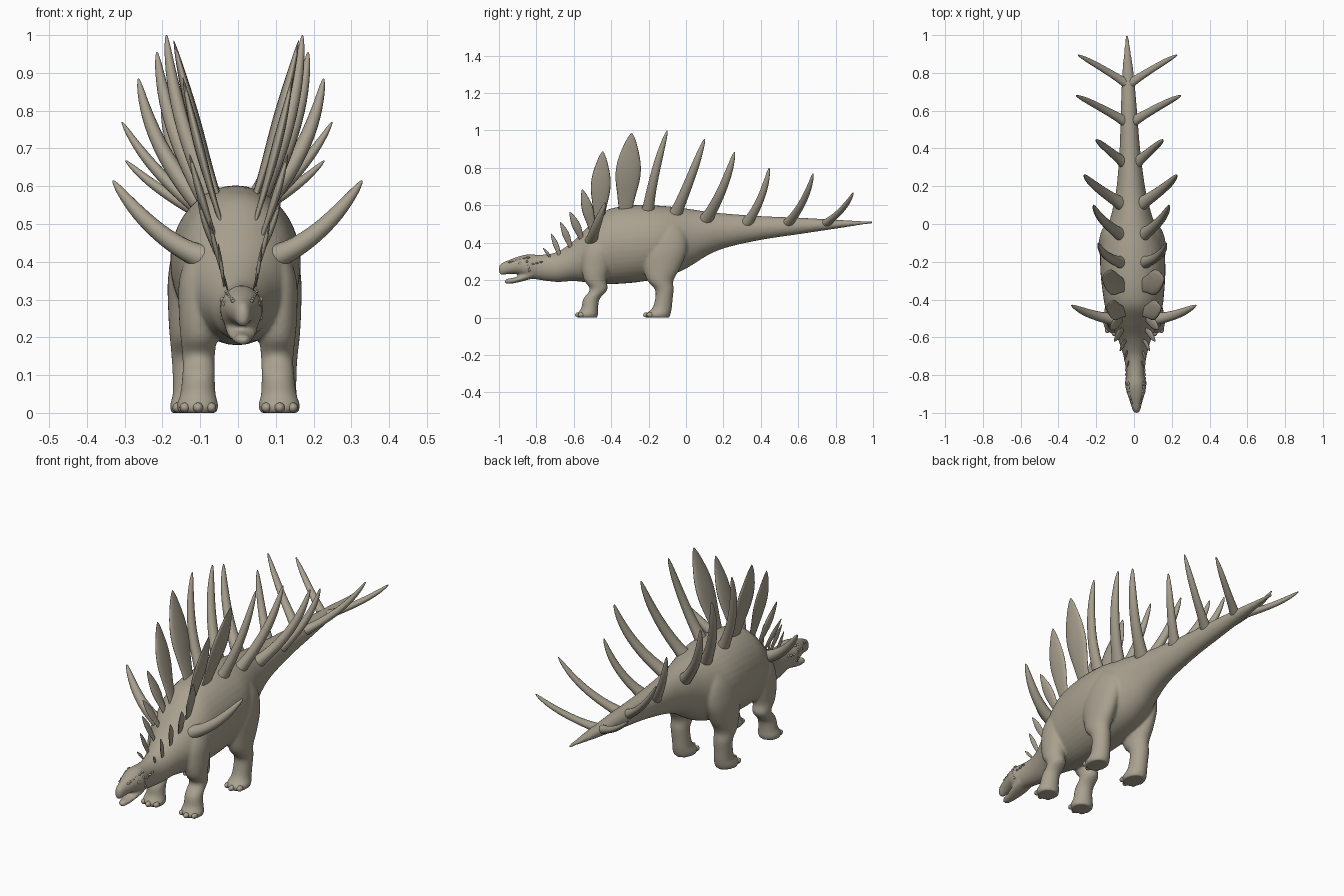
import bpy, bmesh, math
from mathutils import Vector, Matrix

X, Y, Z = Vector((1, 0, 0)), Vector((0, 1, 0)), Vector((0, 0, 1))

hide = bpy.data.materials.new("taupe_hide")
hide.diffuse_color = (0.40, 0.36, 0.28, 1)


def dense(rows, n=5):
    """Catmull-Rom interpolation through rows of numbers."""
    out = []
    for i in range(len(rows) - 1):
        p0, p1 = rows[max(i - 1, 0)], rows[i]
        p2, p3 = rows[i + 1], rows[min(i + 2, len(rows) - 1)]
        for k in range(n):
            t = k / n
            out.append([0.5 * (2 * b + (c - a) * t + (2 * a - 5 * b + 4 * c - d) * t * t
                               + (3 * b - a - 3 * c + d) * t ** 3)
                        for a, b, c, d in zip(p0, p1, p2, p3)])
    return out + [list(rows[-1])]


def loft(bm, rings, sides=32):
    """Skin a list of (centre, half-axis u, half-axis v) ellipses."""
    loops = []
    for c, u, v in rings:
        loops.append([bm.verts.new(c + u * math.cos(2 * math.pi * k / sides)
                                   + v * math.sin(2 * math.pi * k / sides)) for k in range(sides)])
    faces = [bm.faces.new(loops[0]), bm.faces.new(loops[-1])]
    for a, b in zip(loops, loops[1:]):
        for k in range(sides):
            j = (k + 1) % sides
            faces.append(bm.faces.new((a[k], a[j], b[j], b[k])))
    bmesh.ops.recalc_face_normals(bm, faces=faces)


def finish(name, bm):
    """Turn a bmesh into a smooth object; the animal is yawed very slightly."""
    for v in bm.verts:
        v.co.x += -0.012 - 0.025 * v.co.y
    me = bpy.data.meshes.new(name)
    bm.to_mesh(me)
    bm.free()
    me.shade_smooth()
    me.materials.append(hide)
    ob = bpy.data.objects.new(name, me)
    bpy.context.collection.objects.link(ob)
    return ob


def blade(name, base, ctrl, tip, widths, flat):
    """Spike or plate swept along a quadratic curve, wide along y."""
    bm = bmesh.new()
    base, ctrl, tip = Vector(base), Vector(ctrl), Vector(tip)
    rings = []
    for t, w in dense(widths, 4):
        p = base * (1 - t) ** 2 + ctrl * 2 * t * (1 - t) + tip * t * t
        d = ((ctrl - base) * (1 - t) + (tip - ctrl) * t).normalized()
        a = (Y - d * Y.dot(d)).normalized()
        rings.append((p, a * w, d.cross(a) * w * flat))
    loft(bm, rings, 16)
    finish(name, bm)


def blob(bm, co, size):
    bmesh.ops.create_icosphere(bm, subdivisions=2, radius=1,
                               matrix=Matrix.Translation(co) @ Matrix.Diagonal((*size, 1)))


# Trunk, neck, head and tail: y, top z, bottom z, half width
trunk = [
    (-1.0, .275, .238, .009), (-.985, .291, .228, .020), (-.95, .306, .232, .030),
    (-.90, .325, .232, .046), (-.85, .337, .212, .056), (-.80, .336, .204, .050),
    (-.74, .338, .195, .054), (-.68, .355, .19, .066), (-.60, .41, .195, .092),
    (-.52, .49, .186, .130), (-.44, .565, .18, .152), (-.36, .592, .18, .163),
    (-.25, .602, .19, .172), (-.14, .598, .21, .168), (-.04, .588, .242, .138),
    (.04, .577, .285, .110), (.12, .565, .335, .090), (.22, .555, .375, .072),
    (.40, .542, .415, .054), (.60, .534, .445, .043), (.80, .523, .475, .030),
    (.93, .516, .495, .015), (1.0, .515, .503, .007)]
# Lower jaw: same columns
jaw = [(-.968, .198, .184, .010), (-.955, .208, .18, .020), (-.92, .213, .183, .028),
       (-.87, .232, .195, .040), (-.82, .26, .208, .045)]
# Legs: z, y, half length, x, half width
front_leg = [
    (0, -.525, .050, .108, .050), (.02, -.525, .055, .108, .055), (.05, -.515, .045, .107, .047),
    (.10, -.505, .044, .105, .043), (.15, -.467, .047, .104, .043), (.20, -.485, .060, .104, .048),
    (.27, -.482, .075, .104, .053), (.36, -.470, .080, .098, .056), (.46, -.455, .045, .090, .030)]
hind_leg = [
    (0, -.150, .060, .118, .050), (.02, -.148, .066, .118, .054), (.05, -.128, .052, .118, .046),
    (.10, -.118, .047, .120, .044), (.15, -.116, .050, .122, .045), (.20, -.137, .071, .122, .050),
    (.27, -.128, .100, .120, .056), (.36, -.116, .120, .116, .060), (.45, -.106, .105, .106, .052),
    (.53, -.100, .050, .088, .028)]

body = bmesh.new()
for rows in (trunk, jaw):
    loft(body, [(Vector((0, y, (t + b) / 2)), X * w, Z * (t - b) / 2)
                for y, t, b, w in dense(rows)], 40)
for rows in (front_leg, hind_leg):
    for s in (1, -1):
        loft(body, [(Vector((s * x, y, z)), X * rx, Y * ry)
                    for z, y, ry, x, rx in dense(rows)])
skin = finish("body", body)
m = skin.modifiers.new("blend", 'REMESH')
m.mode = 'VOXEL'
m.voxel_size = 0.007
m.use_smooth_shade = True
m = skin.modifiers.new("soften", 'SMOOTH')
m.factor = 0.5
m.iterations = 4

# Profiles along the length: position, half width
SPIKE = [(-.08, 1.15), (0, 1.1), (.15, .9), (.4, .76), (.7, .6), (.9, .36), (.98, .16), (1, .05)]
PLATE = [(-.06, .5), (0, .5), (.2, .72), (.45, 1), (.65, .92), (.85, .54), (.95, .26), (1, .05)]

# Paired back and tail spikes: base, tip, half width, bend towards the tip in x, y, z
spikes = [
    ((.055, -.205, .56), (.180, -.10, 1.0), .032, (.85, .25, .45)),
    ((.055, -.060, .545), (.200, .10, .955), .034, (.85, .52, .45)),
    ((.050, .105, .52), (.245, .26, .885), .034, (.82, .65, .42)),
    ((.040, .330, .51), (.178, .445, .80), .028, (.75, .75, .42)),
    ((.025, .545, .505), (.278, .68, .77), .026, (.65, .72, .40)),
    ((.018, .750, .505), (.263, .895, .668), .023, (.62, .68, .42))]
# Paired neck and back plates: base, tip, half width
plates = [
    ((.045, -.325, .56), (.165, -.290, .985), .066),
    ((.050, -.465, .52), (.145, -.445, .888), .052),
    ((.060, -.500, .46), (.130, -.555, .685), .030),
    ((.055, -.555, .41), (.110, -.622, .565), .022),
    ((.045, -.615, .37), (.080, -.672, .510), .018),
    ((.038, -.672, .32), (.058, -.722, .450), .014),
    ((.032, -.725, .32), (.046, -.765, .372), .008)]


def scaled(profile, w):
    return [(t, f * w) for t, f in profile]


for s, side in ((1, "right"), (-1, "left")):
    for i, (b, t, w, bend) in enumerate(spikes):
        c = [b[k] + (t[k] - b[k]) * bend[k] for k in range(3)]
        blade(f"{side}_spike_{i + 1}", *[(s * p[0], p[1], p[2]) for p in (b, c, t)],
              scaled(SPIKE, w), .85)
    for i, (b, t, w) in enumerate(plates):
        c = [b[k] + (t[k] - b[k]) * f for k, f in enumerate((.6, .4, .5))]
        blade(f"{side}_plate_{i + 1}", *[(s * p[0], p[1], p[2]) for p in (b, c, t)],
              scaled(PLATE, w), .24 if i < 2 else .35)
    # Shoulder spike
    blade(f"{side}_shoulder_spike", (s * .09, -.505, .41), (s * .22, -.495, .455),
          (s * .33, -.43, .615), scaled(SPIKE, .034), .95)

    # Toes
    toes = bmesh.new()
    for cx, cy, spread in ((.108, -.527, .047), (.118, -.155, .055)):
        for a in (-48, 0, 48):
            r = math.radians(a)
            blob(toes, (s * cx + math.sin(r) * .047, cy - math.cos(r) * spread, .014),
                 (.014, .020, .014))
    finish(f"{side}_toes", toes)

    # Eye, brow and cheek studs, mostly sunk into the skin
    eye = bmesh.new()
    blob(eye, (s * .044, -.885, .288), (.007, .011, .009))
    finish(f"{side}_eye", eye)
    studs = bmesh.new()
    for k in range(6):
        blob(studs, (s * (.024 + .003 * k), -.94 + .019 * k, .296 + .005 * k), (.006, .011, .005))
    for k in range(4):
        blob(studs, (s * .049, -.840 + .022 * k, .282 + .005 * k), (.006, .009, .005))
        blob(studs, (s * .051, -.850 + .004 * k, .300 - .016 * k), (.006, .006, .007))
    finish(f"{side}_head_studs", studs)
